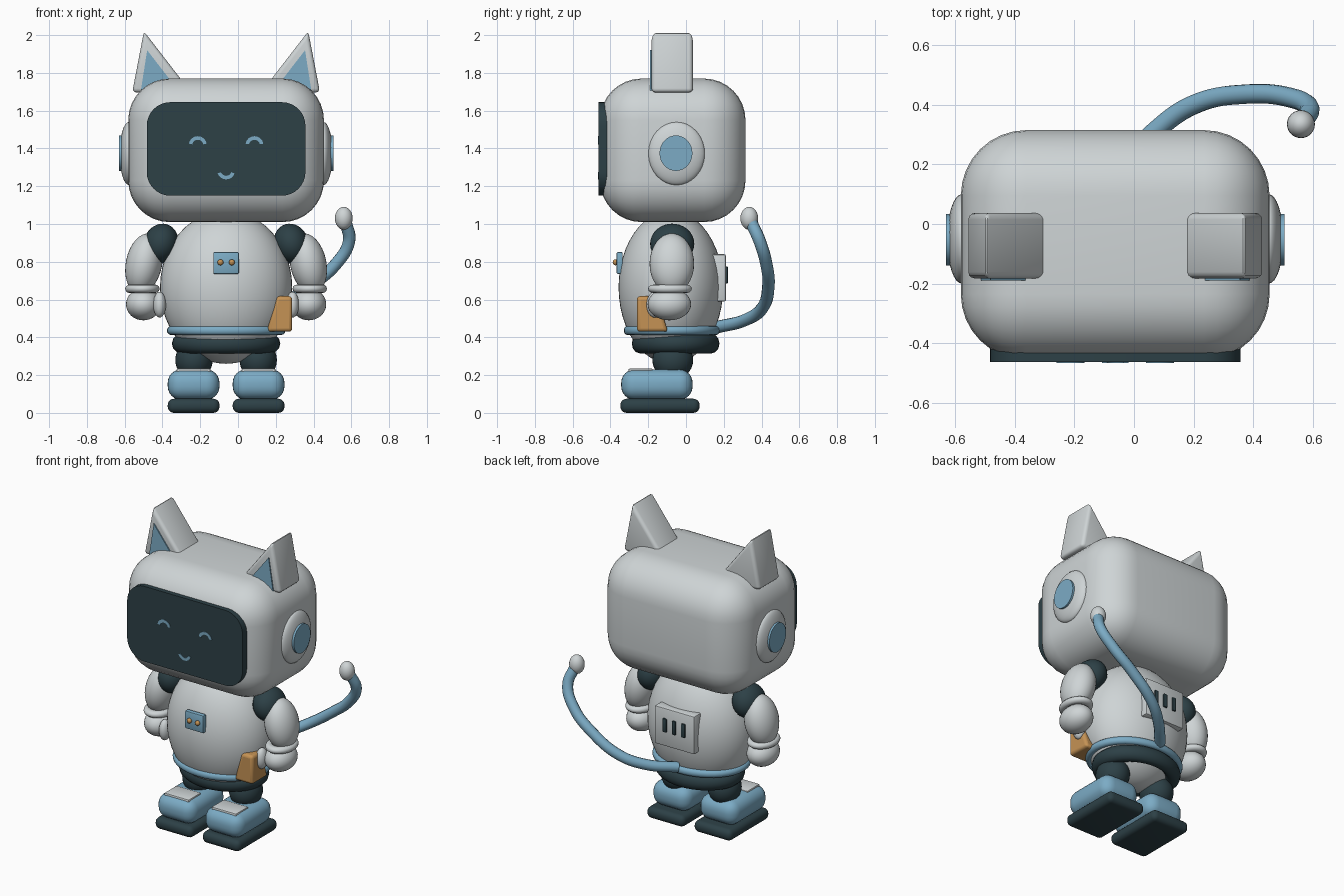
import bpy, bmesh, math
from mathutils import Vector

if "Cube" in bpy.data.objects:
    bpy.data.objects.remove(bpy.data.objects["Cube"])

CX = -0.063  # symmetry axis of the robot


def material(name, rgb):
    m = bpy.data.materials.new(name)
    m.diffuse_color = (*rgb, 1)
    m.use_nodes = True
    m.node_tree.nodes["Principled BSDF"].inputs["Base Color"].default_value = m.diffuse_color
    return m


GREY = material("light_grey", (0.62, 0.66, 0.67))
BLUE = material("sky_blue", (0.20, 0.41, 0.56))
DARK = material("dark_slate", (0.026, 0.052, 0.062))
ORANGE = material("amber", (0.56, 0.29, 0.09))


def finish(ob, name, mat, bevel=0, segs=4):
    ob.name = name
    ob.data.materials.append(mat)
    if bevel:
        b = ob.modifiers.new("bevel", "BEVEL")
        b.width, b.segments, b.limit_method = bevel, segs, "ANGLE"
    bpy.ops.object.select_all(action="DESELECT")
    ob.select_set(True)
    bpy.context.view_layer.objects.active = ob
    if bevel:
        bpy.ops.object.modifier_apply(modifier="bevel")
    bpy.ops.object.shade_smooth_by_angle(angle=math.radians(35))
    return ob


def ball(name, mat, loc, r, rot=(0, 0, 0), seg=32):
    bpy.ops.mesh.primitive_uv_sphere_add(segments=seg, ring_count=seg // 2, location=loc, rotation=rot)
    bpy.context.object.scale = r
    return finish(bpy.context.object, name, mat)


def box(name, mat, lo, hi, bevel=0.01, segs=4, rot=(0, 0, 0)):
    lo, hi = Vector(lo), Vector(hi)
    bpy.ops.mesh.primitive_cube_add(size=1, location=(lo + hi) / 2, rotation=rot)
    ob = bpy.context.object
    ob.scale = hi - lo
    bpy.ops.object.transform_apply(location=False, rotation=False, scale=True)
    return finish(ob, name, mat, bevel, segs)


def ring(name, mat, loc, rx, ry, minor, flat=1.0, rot=(0, 0, 0)):
    bpy.ops.mesh.primitive_torus_add(major_radius=rx, minor_radius=minor, major_segments=40,
                                     minor_segments=12, location=loc, rotation=rot)
    bpy.context.object.scale = (1, ry / rx, flat)
    return finish(bpy.context.object, name, mat)


def prism(name, mat, pts, y0, y1, bevel=0, segs=3):
    """Outline in x and z, extruded along y."""
    bm = bmesh.new()
    f = bm.faces.new([bm.verts.new((x, y0, z)) for x, z in pts])
    ext = bmesh.ops.extrude_face_region(bm, geom=[f])["geom"]
    bmesh.ops.translate(bm, vec=(0, y1 - y0, 0), verts=[v for v in ext if isinstance(v, bmesh.types.BMVert)])
    bmesh.ops.recalc_face_normals(bm, faces=bm.faces)
    me = bpy.data.meshes.new(name)
    bm.to_mesh(me)
    bm.free()
    ob = bpy.data.objects.new(name, me)
    bpy.context.collection.objects.link(ob)
    return finish(ob, name, mat, bevel, segs)


def arc(cx, cz, r, a0, a1, n=8):
    return [(cx + r * math.cos(math.radians(a0 + (a1 - a0) * i / n)),
             cz + r * math.sin(math.radians(a0 + (a1 - a0) * i / n))) for i in range(n + 1)]


# Head and visor
box("head", GREY, (CX - 0.518, -0.455, 1.01), (CX + 0.518, 0.315, 1.77), 0.22, 8)
r = 0.125
corners = [(0.42 - r, 1.645 - r, 0), (-0.42 + r, 1.645 - r, 90), (-0.42 + r, 1.15 + r, 180), (0.42 - r, 1.15 + r, 270)]
prism("visor", DARK, [p for x, z, a in corners for p in arc(CX + x, z, r, a, a + 90)], -0.463, -0.35)

# Smiling face
for name, x, z, a0, a1 in (("left_eye", -0.15, 1.417, 10, 170), ("right_eye", 0.15, 1.417, 10, 170),
                           ("mouth", 0, 1.284, 200, 340)):
    prism(name, BLUE, arc(CX + x, z, 0.048, a0, a1) + arc(CX + x, z, 0.029, a1, a0), -0.466, -0.461)

# Body, belt, hip ring
ball("body", GREY, (CX, -0.08, 0.665), (0.35, 0.277, 0.405), seg=48)
ring("belt", BLUE, (CX, -0.075, 0.436), 0.29, 0.235, 0.024)
ring("hip_ring", DARK, (CX, -0.055, 0.367), 0.235, 0.19, 0.052)

# Chest panel with two buttons
box("chest_panel", BLUE, (CX - 0.068, -0.368, 0.735), (CX + 0.068, -0.335, 0.852), 0.008, 2)
for s in (-1, 1):
    ball("chest_button", ORANGE, (CX + s * 0.03, -0.374, 0.797), (0.016, 0.014, 0.016), seg=16)

# Back panel with three vents
box("back_panel", GREY, (CX - 0.145, 0.13, 0.59), (CX + 0.145, 0.212, 0.84), 0.01, 2)
for i in (-1, 0, 1):
    box("back_vent", DARK, (CX + i * 0.068 - 0.014, 0.205, 0.685), (CX + i * 0.068 + 0.014, 0.222, 0.775), 0.006, 2)

for s, side in ((-1, "left_"), (1, "right_")):
    X = lambda d: CX + s * d
    # Ears with inset panels
    prism(side + "ear", GREY, [(X(0.497), 1.697), (X(0.435), 2.02), (X(0.18), 1.69)], -0.183, 0.037, 0.022)
    prism(side + "ear_inner", BLUE, [(X(0.452), 1.702), (X(0.418), 1.92), (X(0.28), 1.742)], -0.19, -0.181)

    # Side discs
    ball(side + "side_dome", GREY, (X(0.515), -0.05, 1.373), (0.049, 0.15, 0.167))
    bpy.ops.mesh.primitive_cylinder_add(vertices=32, radius=1, depth=1, location=(X(0.555), -0.053, 1.375),
                                        rotation=(0, math.pi / 2, 0))
    bpy.context.object.scale = (0.094, 0.087, 0.026)
    finish(bpy.context.object, side + "side_disc", BLUE)

    # Arm
    ball(side + "shoulder", DARK, (X(0.345), -0.073, 0.895), (0.092, 0.117, 0.108), (0, -s * 0.3, 0))
    ball(side + "arm", GREY, (X(0.435), -0.075, 0.79), (0.096, 0.118, 0.162), (0, -s * 0.2, 0))
    ring(side + "cuff", GREY, (X(0.443), -0.085, 0.657), 0.069, 0.088, 0.022)
    ball(side + "hand", GREY, (X(0.438), -0.088, 0.575), (0.092, 0.115, 0.085))
    ball(side + "thumb", GREY, (X(0.352), -0.165, 0.573), (0.034, 0.044, 0.068))

    # Leg and boot
    ball(side + "leg", DARK, (X(0.17), -0.07, 0.28), (0.099, 0.108, 0.105))
    box(side + "boot", BLUE, (X(0.172) - 0.137, -0.343, 0.07), (X(0.172) + 0.137, 0.035, 0.23), 0.07, 6)
    box(side + "sole", DARK, (X(0.172) - 0.137, -0.347, 0), (X(0.172) + 0.137, 0.072, 0.075), 0.033, 5)
    box(side + "boot_strap", GREY, (X(0.172) - 0.09, -0.305, 0.208), (X(0.172) + 0.09, -0.175, 0.235), 0.008, 2)

# Hip pouch, narrowing towards the top
pouch = prism("hip_pouch", ORANGE, [(0.153, 0.43), (0.287, 0.43), (0.287, 0.618), (0.203, 0.618)], -0.26, -0.095)
for v in pouch.data.vertices:
    if v.co.z > 0.5 and v.co.y > -0.15:
        v.co.y -= 0.06
b = pouch.modifiers.new("bevel", "BEVEL")
b.width, b.segments = 0.018, 3

# Tail with round tip
path = [(-0.06, 0.17, 0.455), (0.07, 0.31, 0.49), (0.2, 0.40, 0.55), (0.38, 0.436, 0.67),
        (0.52, 0.425, 0.79), (0.588, 0.39, 0.91), (0.57, 0.345, 1.01)]
cu = bpy.data.curves.new("tail", "CURVE")
cu.dimensions, cu.bevel_depth, cu.bevel_resolution, cu.use_fill_caps = "3D", 0.033, 4, True
sp = cu.splines.new("BEZIER")
sp.bezier_points.add(len(path) - 1)
for p, co in zip(sp.bezier_points, path):
    p.co = co
    p.handle_left_type = p.handle_right_type = "AUTO"
tail = bpy.data.objects.new("tail", cu)
bpy.context.collection.objects.link(tail)
cu.materials.append(BLUE)
ball("tail_tip", GREY, (0.56, 0.335, 1.03), (0.047, 0.047, 0.061), seg=24)
